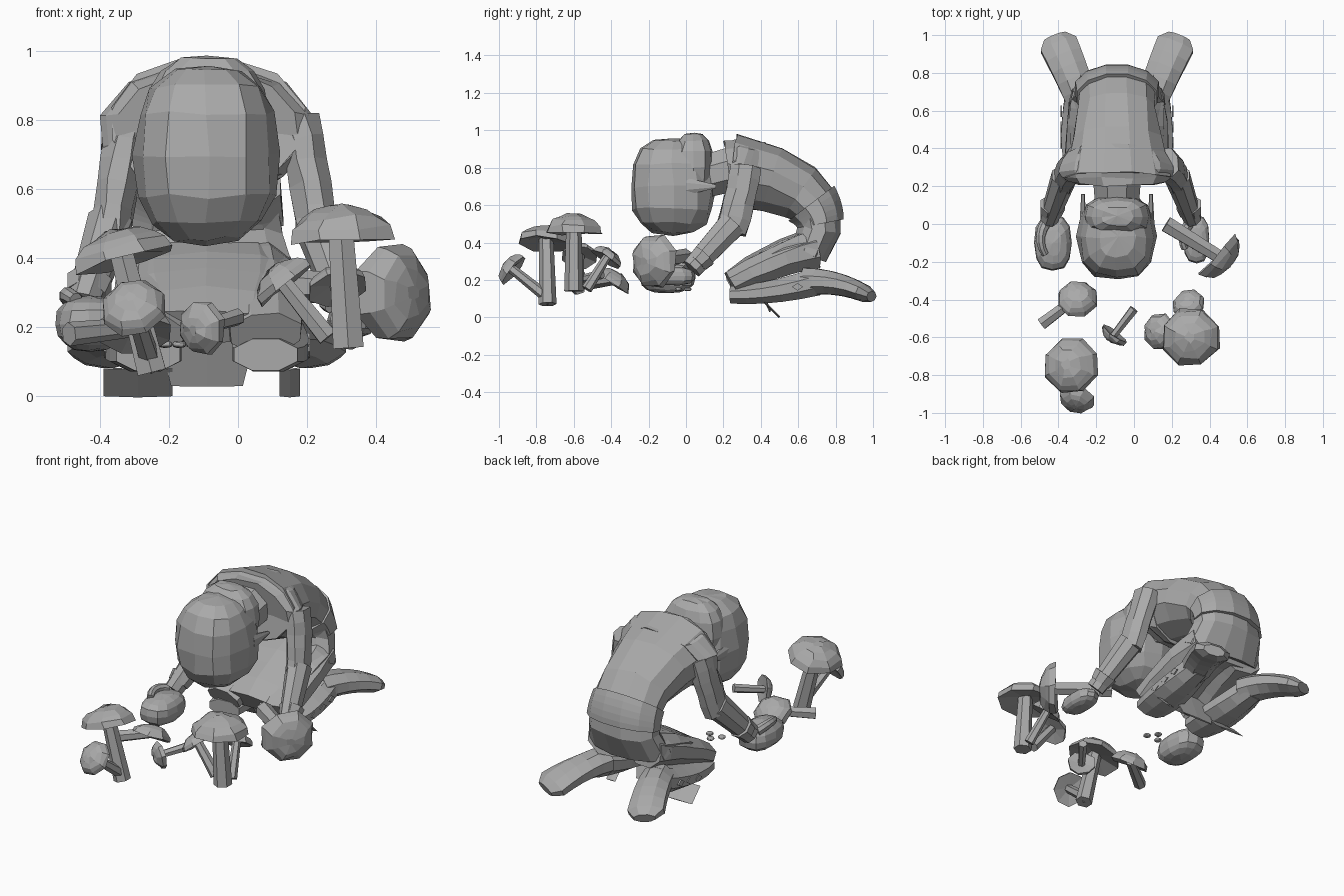
import bpy, bmesh, math, random
from mathutils import Vector

random.seed(4)
cube = bpy.data.objects.get("Cube")
if cube:
    bpy.data.objects.remove(cube)

SHADE = .4
grey = bpy.data.materials.new("stone grey")
grey.use_nodes = True
grey.diffuse_color = (SHADE, SHADE, SHADE, 1)
grey.node_tree.nodes["Principled BSDF"].inputs["Base Color"].default_value = grey.diffuse_color

BODY = -.09  # centre line of the figure
ARMS = -.07  # centre line of the arms, which reach slightly to one side


def finish(name, bm, rough=0):
    """Roughen the surface slightly, then store the mesh as a flat-shaded object."""
    for vert in bm.verts:
        vert.co += Vector([random.uniform(-rough, rough) for axis in "xyz"])
    bmesh.ops.recalc_face_normals(bm, faces=bm.faces)
    mesh = bpy.data.meshes.new(name)
    bm.to_mesh(mesh)
    bm.free()
    mesh.materials.append(grey)
    obj = bpy.data.objects.new(name, mesh)
    bpy.context.scene.collection.objects.link(obj)


def add_ring(bm, centre, axis, width, depth, sides):
    """Ellipse of vertices facing along an axis, its width kept near the x axis."""
    hint = Vector((0, 1, 0)) if abs(axis.x) > .7 else Vector((1, 0, 0))
    across = (hint - axis * hint.dot(axis)).normalized()
    up = axis.cross(across)
    phase = .5 if sides > 4 else 0
    angles = [math.tau * (k + phase) / sides for k in range(sides)]
    return [bm.verts.new(centre + across * width * math.cos(a) + up * depth * math.sin(a))
            for a in angles]


def skin(bm, rings):
    """Join neighbouring rings with quads and close both ends."""
    for low, high in zip(rings, rings[1:]):
        for k in range(len(low)):
            bm.faces.new((low[k - 1], low[k], high[k], high[k - 1]))
    bm.faces.new(rings[0])
    bm.faces.new(rings[-1])


def bezier(points, t):
    while len(points) > 1:
        points = [a.lerp(b, t) for a, b in zip(points, points[1:])]
    return points[0]


def limb(name, path, start, end, swell=0, sides=8, pivot=BODY, flip=1, rounded=False, rough=0):
    """Tapered tube along a curve; start and end are (width, depth) radii."""
    points = [Vector((pivot + flip * x, y, z)) for x, y, z in path]
    steps = 1 if len(points) == 2 else 5
    bm = bmesh.new()
    rings = []
    for i in range(steps + 1):
        t = i / steps
        axis = (bezier(points, min(t + .1, 1)) - bezier(points, max(t - .1, 0))).normalized()
        width, depth = Vector(start).lerp(Vector(end), t)
        width *= 1 + swell * math.sin(math.pi * t)
        rings.append(add_ring(bm, bezier(points, t), axis, width, depth, sides))
    if rounded:
        tip = points[-1] + axis * depth
        rings.append(add_ring(bm, tip, axis, width * .6, depth * .6, sides))
    skin(bm, rings)
    finish(name, bm, rough)


def blob(name, centre, size, boxy=.8, pivot=BODY, flip=1):
    """Faceted ball, pushed towards a box as boxy falls below one."""
    bm = bmesh.new()
    bmesh.ops.create_uvsphere(bm, u_segments=12, v_segments=8, radius=1)
    for vert in bm.verts:
        shaped = [math.copysign(abs(c) ** boxy, c) * s for c, s in zip(vert.co, size)]
        vert.co = Vector((pivot + flip * centre[0], *centre[1:])) + Vector(shaped)
    finish(name, bm, min(size) / 25)


def mushroom(name, rim, foot, radius, facing=None):
    """Domed cap, facing away from the foot by default, hollow below, on a flared stem."""
    rim, foot = Vector(rim), Vector(foot)
    axis = Vector(facing or rim - foot).normalized()
    height = radius * .65
    bm = bmesh.new()
    rings = [add_ring(bm, rim + axis * height / 4, axis, radius / 5, radius / 5, 8)]
    for i in range(5):
        angle = math.radians(20 * i)
        r = radius * math.cos(angle)
        rings.append(add_ring(bm, rim + axis * height * math.sin(angle), axis, r, r, 8))
    skin(bm, rings)
    finish(name + "_cap", bm, radius / 20)
    thick = radius * .32
    limb(name + "_stem", [rim + axis * height / 3, foot], (thick * .8, thick * .8),
         (thick, thick), sides=6, pivot=0)


# Torso curving from the shoulders over to the hips, with belt, collar and lap
limb("torso", [(0, .24, .79), (0, .87, .69), (0, .66, .34)], (.29, .2), (.26, .1),
     swell=-.25, sides=12, rough=.007)
limb("belt", [(0, .67, .61), (0, .71, .56), (0, .72, .5)], (.22, .16), (.23, .13), sides=12)
limb("collar", [(0, .23, .77), (0, .28, .78), (0, .36, .75)], (.27, .18), (.26, .2),
     swell=.2, sides=12, rough=.007)
limb("skirt_lap", [(0, .7, .38), (0, .5, .36), (0, .25, .2)], (.25, .1), (.22, .06),
     swell=.1, sides=10, rough=.005)

# Head hanging forward
blob("head", (0, -.07, .7), (.21, .23, .26))
blob("hair_nape", (0, .04, .8), (.18, .11, .19))
limb("neck", [(0, .05, .74), (0, .28, .8)], (.12, .12), (.14, .13))

for flip, label in ((1, "left_"), (-1, "right_")):
    limb(label + "ear", [(.18, 0, .7), (.18, .16, .7)], (.02, .05), (.01, .01), flip=flip)

    # Kneeling leg with a boot and a splayed foot
    limb(label + "thigh", [(.12, .69, .36), (.15, .5, .32), (.17, .24, .18)], (.13, .11), (.11, .07),
         swell=.1, flip=flip, rough=.004)
    limb(label + "boot_shaft", [(.17, .24, .12), (.19, .45, .12), (.2, .7, .19)],
         (.1, .05), (.08, .08), swell=.3, flip=flip)
    limb(label + "foot", [(.18, .64, .19), (.24, .8, .2), (.31, .95, .13)], (.09, .08), (.11, .05),
         flip=flip, rounded=True)
    for i in range(3):
        y = .43 + i / 12
        z = .13 + i / 60
        limb(label + "boot_diamond", [(.29, y, z), (.298, y, z)], (.03, .02), (.03, .02),
             sides=4, flip=flip)

    # Arm reaching down and forward
    arm = dict(pivot=ARMS, flip=flip)
    limb(label + "sleeve", [(.24, .32, .8), (.28, .3, .65), (.3, .24, .46)], (.07, .09), (.06, .09),
         rough=.004, **arm)
    limb(label + "forearm", [(.3, .25, .5), (.38, .03, .26)], (.07, .08), (.05, .06), **arm)
    limb(label + "cuff", [(.36, .1, .33), (.37, .06, .29)], (.07, .07), (.06, .06), **arm)

# Right hand is a loose fist, left hand pinches a stem
blob("right_hand", (.36, -.1, .21), (.1, .15, .08), pivot=ARMS, flip=-1)
limb("right_thumb", [(.4, 0, .27), (.45, -.08, .31), (.4, -.16, .28)], (.03, .03), (.02, .02),
     pivot=ARMS, flip=-1)
blob("left_hand", (.4, -.08, .22), (.07, .13, .05), pivot=ARMS)
limb("left_thumb", [(.36, 0, .26), (.31, -.07, .28), (.34, -.13, .26)], (.03, .03), (.02, .02),
     pivot=ARMS)

# Mushrooms: rim centre, foot of the stem, cap radius
mushroom("held_mushroom", (.44, -.16, .3), (.17, 0, .32), .15, (.75, -.65, 0))
mushroom("tall_mushroom", (.3, -.6, .45), (.32, -.6, .14), .16)
mushroom("broad_mushroom", (-.33, -.75, .39), (-.25, -.74, .07), .15, (-.3, .1, 1))
mushroom("front_mushroom", (-.3, -.92, .25), (-.25, -.72, .09), .1)
mushroom("fallen_mushroom", (-.3, -.4, .18), (-.49, -.53, .18), .11, (0, .5, .8))
mushroom("small_mushroom", (-.1, -.58, .2), (0, -.45, .23), .08)
mushroom("back_mushroom", (.29, -.43, .31), (.33, -.53, .15), .09)
mushroom("side_mushroom", (.14, -.57, .32), (.26, -.58, .17), .1)

# Ragged cloth under the knees and pebbles between the hands
limb("hanging_cloth", [(0, .38, .2), (0, .45, .03)], (.17, .01), (.12, .005), sides=6)
for x, width in ((-.2, .1), (.24, .03)):
    limb("cloth_scrap", [(x, .42, .08), (x, .5, 0)], (width, .005), (width, .005), sides=4)
for i in range(3):
    blob("pebble", (i / 25 - .12, (i % 2) / 20 - .04, .15), (.02, .02, .01))
